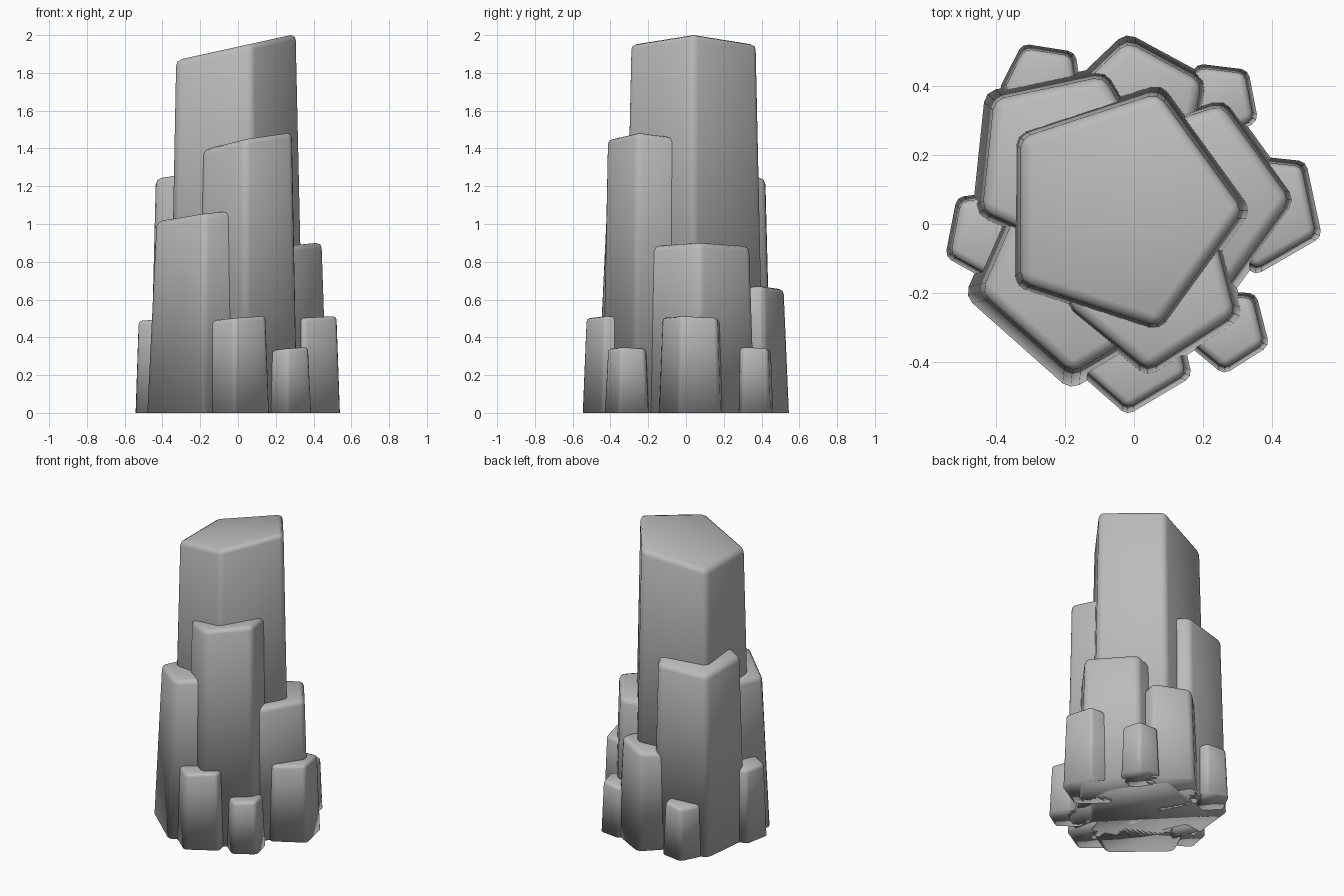
import bpy, bmesh, math
from mathutils import Matrix

if "Cube" in bpy.data.objects:
    bpy.data.objects.remove(bpy.data.objects["Cube"], do_unlink=True)

stone = bpy.data.materials.new("grey_stone")
stone.use_nodes = True
stone.diffuse_color = (0.5, 0.5, 0.5, 1)
stone.node_tree.nodes["Principled BSDF"].inputs["Base Color"].default_value = (0.5, 0.5, 0.5, 1)


def column(name, x, y, base, top, height, turn, slope, bevel=0.03, lean=0):
    """Tapered five-sided column whose cut top rises towards angle turn + lean."""
    bm = bmesh.new()
    bmesh.ops.create_cone(bm, cap_ends=True, segments=5, radius1=base, radius2=top, depth=height)
    # Point the first corner along +x, then turn it
    first = bm.verts[:][0].co
    spin = math.radians(turn) - math.atan2(first.y, first.x)
    bmesh.ops.rotate(bm, verts=bm.verts, matrix=Matrix.Rotation(spin, 3, 'Z'))
    rise = math.radians(turn + lean)
    for v in bm.verts:
        upper = v.co.z > 0
        v.co.z = 0
        if upper:
            v.co.z = height + slope * (v.co.x * math.cos(rise) + v.co.y * math.sin(rise))
    # Round every edge except those on the ground
    edges = [e for e in bm.edges if max(v.co.z for v in e.verts) > 0.01]
    bmesh.ops.bevel(bm, geom=edges, offset=bevel, segments=2, profile=0.5,
                    affect='EDGES', clamp_overlap=True)
    for v in bm.verts:
        v.co.z = max(v.co.z, 0)
    bmesh.ops.recalc_face_normals(bm, faces=bm.faces)
    for f in bm.faces:
        f.smooth = True
    mesh = bpy.data.meshes.new(name)
    bm.to_mesh(mesh)
    bm.free()
    mesh.materials.append(stone)
    obj = bpy.data.objects.new(name, mesh)
    obj.location = (x, y, 0)
    bpy.context.collection.objects.link(obj)


# Tall centre column
column("main_column", -0.04, 0.04, 0.40, 0.355, 1.93, 0, 0.22)

# Middle ring
column("front_column", 0.055, -0.168, 0.285, 0.255, 1.435, -21.4, 0.21)
column("front_right_column", -0.15, -0.134, 0.348, 0.297, 1.045, -23.6, 0.13)
column("back_right_column", -0.20, 0.175, 0.31, 0.275, 1.255, -6, 0.15, lean=-36)
column("back_column", 0.008, 0.32, 0.237, 0.208, 0.65, 25.6, 0.12)
column("left_column", 0.165, 0.07, 0.318, 0.287, 0.875, 0, 0.1)

# Outer ring of small columns
column("outer_left_column", 0.37, 0.04, 0.19, 0.17, 0.5, -24, 0.08, 0.02)
column("outer_front_column", -0.003, -0.368, 0.186, 0.165, 0.498, -23.3, 0.1, 0.02)
column("outer_right_column", -0.41, -0.032, 0.15, 0.132, 0.495, -11, 0.08, 0.02)
column("outer_front_left_column", 0.268, -0.303, 0.133, 0.115, 0.338, -21.7, 0.1, 0.02)
column("outer_back_left_column", 0.243, 0.352, 0.128, 0.113, 0.34, -25, 0.08, 0.02)
column("outer_back_right_column", -0.263, 0.404, 0.132, 0.115, 0.35, -27, 0.08, 0.02)
